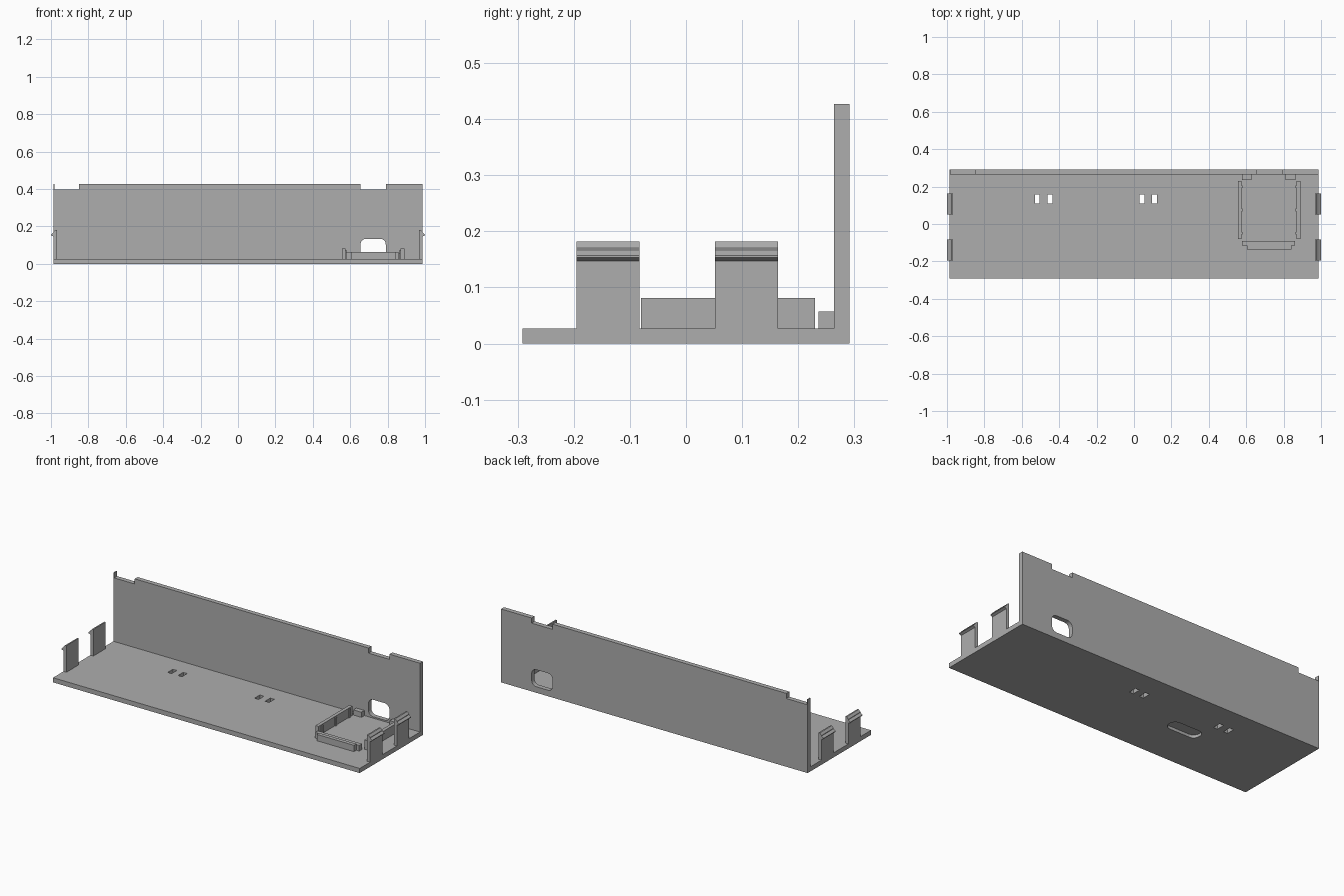
import bpy, bmesh, math
from mathutils import Vector

cube = bpy.data.objects.get("Cube")
if cube:
    bpy.data.objects.remove(cube, do_unlink=True)

grey = bpy.data.materials.new("plain grey")
grey.use_nodes = True
grey.diffuse_color = (0.42, 0.42, 0.42, 1)
grey.node_tree.nodes["Principled BSDF"].inputs["Base Color"].default_value = (0.42, 0.42, 0.42, 1)


def prism(name, points, offset):
    """Extrude a closed outline of 3D points along an offset."""
    bm = bmesh.new()
    face = bm.faces.new([bm.verts.new(p) for p in points])
    top = bmesh.ops.extrude_face_region(bm, geom=[face])["geom"]
    moved = [v for v in top if isinstance(v, bmesh.types.BMVert)]
    bmesh.ops.translate(bm, verts=moved, vec=Vector(offset))
    bmesh.ops.recalc_face_normals(bm, faces=bm.faces)
    mesh = bpy.data.meshes.new(name)
    bm.to_mesh(mesh)
    bm.free()
    mesh.materials.append(grey)
    ob = bpy.data.objects.new(name, mesh)
    bpy.context.collection.objects.link(ob)
    return ob


def box(name, x0, x1, y0, y1, z0, z1):
    outline = [(x0, y0, z0), (x1, y0, z0), (x1, y1, z0), (x0, y1, z0)]
    return prism(name, outline, (0, 0, z1 - z0))


def rounded(u0, u1, v0, v1, r, steps=6):
    """Outline of a rounded rectangle in two dimensions."""
    corners = [(u1 - r, v1 - r), (u0 + r, v1 - r), (u0 + r, v0 + r), (u1 - r, v0 + r)]
    return [(u + r * math.cos((k + i / steps) * math.pi / 2),
             v + r * math.sin((k + i / steps) * math.pi / 2))
            for k, (u, v) in enumerate(corners) for i in range(steps + 1)]


def cut(ob, cutter):
    """Subtract a cutter, keep the result and discard the cutter."""
    cutter.hide_render = True
    mod = ob.modifiers.new("cut", "BOOLEAN")
    mod.operation = "DIFFERENCE"
    mod.solver = "EXACT"
    mod.object = cutter
    bpy.context.view_layer.update()
    graph = bpy.context.evaluated_depsgraph_get()
    mesh = bpy.data.meshes.new_from_object(ob.evaluated_get(graph))
    ob.modifiers.clear()
    ob.data = mesh
    bpy.data.objects.remove(cutter, do_unlink=True)


W, D, FLOOR, WALL, TOP, LOW = 0.987, 0.291, 0.027, 0.264, 0.427, 0.397

# Floor with two pairs of slots and a shallow pocket underneath
floor = box("floor", -W, W, -D, WALL, 0, FLOOR)
for x in (-0.517, -0.45, 0.043, 0.11):
    cut(floor, box("slot_cutter", x - 0.013, x + 0.013, 0.11, 0.158, -0.1, 0.1))
pocket = [(x, y, -0.05) for x, y in rounded(-0.44, -0.24, -0.045, 0.035, 0.035)]
cut(floor, prism("pocket_cutter", pocket, (0, 0, 0.067)))

# Back wall with two notches in its top edge and a rounded opening
outline = [(-W, 0), (W, 0), (W, TOP), (0.79, TOP), (0.79, LOW), (0.655, LOW),
           (0.655, TOP), (-0.85, TOP), (-0.85, LOW), (-W + 0.005, LOW),
           (-W + 0.005, TOP), (-W, TOP)]
wall = prism("back_wall", [(x, WALL, z) for x, z in outline], (0, D - WALL, 0))
opening = [(x, 0.2, z) for x, z in rounded(0.655, 0.79, 0.035, 0.134, 0.03)]
cut(wall, prism("opening_cutter", opening, (0, 0.2, 0)))

# Snap clips with outward hooks at both ends
clip = [(0.968, FLOOR), (W, FLOOR), (W, 0.147), (1, 0.153), (1, 0.157), (W, 0.167),
        (W, 0.17), (0.976, 0.182), (0.968, 0.182)]
for side, s in (("left", 1), ("right", -1)):
    for place, y in (("front", -0.195), ("back", 0.052)):
        prism(f"{place}_{side}_clip", [(s * x, y, z) for x, z in clip], (0, 0.112, 0))

# Board holder: side rails with small inner nubs
for side, x0, x1, nub in (("right", 0.555, 0.575, 0.577), ("left", 0.87, 0.89, 0.868)):
    box(f"holder_{side}_rail", x0, x1, -0.08, 0.23, FLOOR, 0.081)
    for i, y in enumerate((-0.05, 0.075, 0.2)):
        box(f"holder_{side}_nub_{i + 1}", nub - 0.004, nub + 0.004,
            y - 0.007, y + 0.007, FLOOR, 0.075)

# Board holder: front bar with a narrower step, and two rear stops
box("holder_front_bar", 0.577, 0.861, -0.115, -0.09, FLOOR, 0.06)
box("holder_front_step", 0.603, 0.842, -0.137, -0.115, FLOOR, 0.064)
for side, x in (("right", 0.577), ("left", 0.811)):
    box(f"holder_{side}_stop", x, x + 0.052, 0.236, WALL, FLOOR, 0.057)
